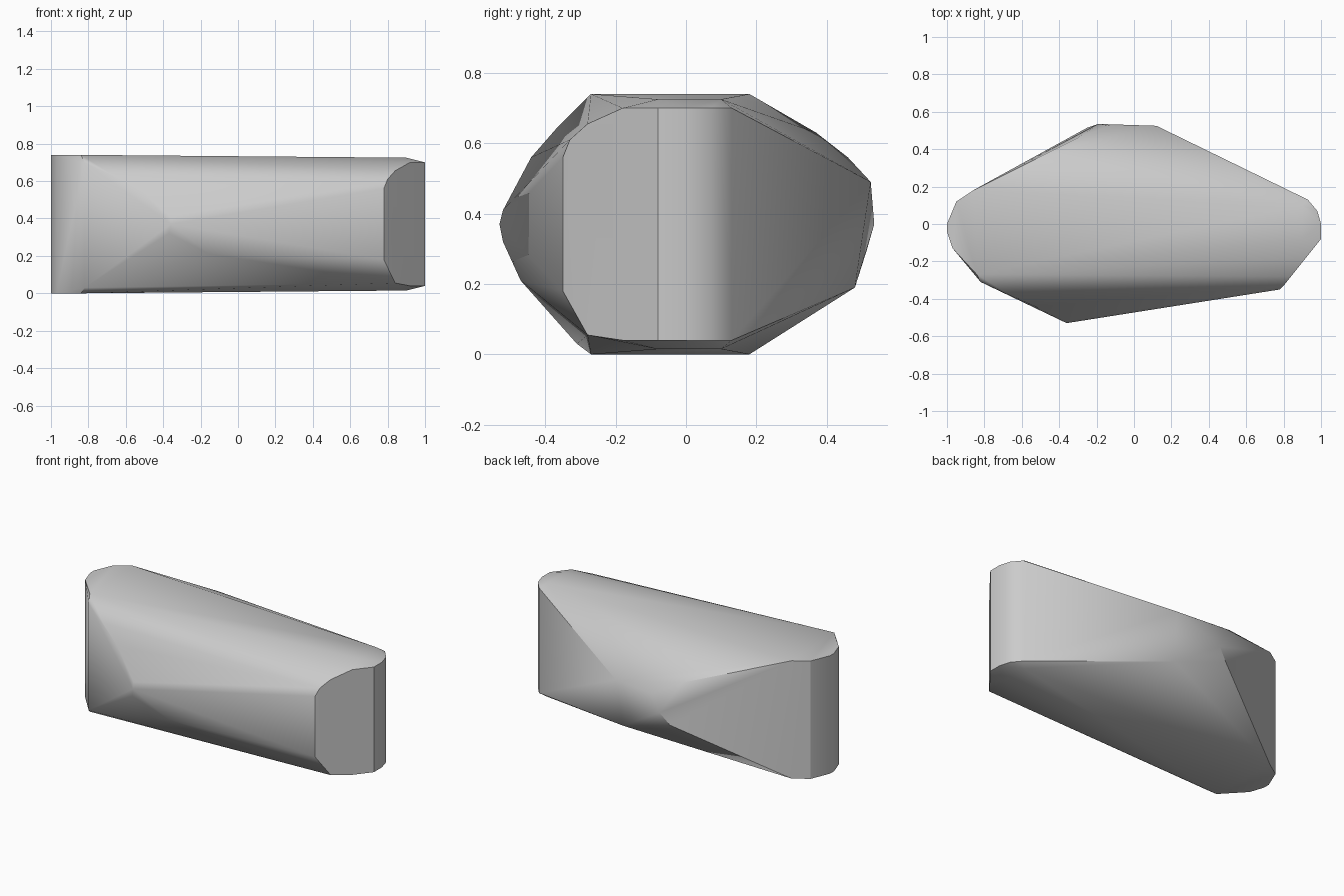
import bpy
import bmesh

default_cube = bpy.data.objects.get("Cube")
if default_cube:
    bpy.data.objects.remove(default_cube, do_unlink=True)


def make_material(name, colour):
    material = bpy.data.materials.new(name)
    material.use_nodes = True
    material.diffuse_color = colour
    shader = material.node_tree.nodes["Principled BSDF"]
    shader.inputs["Base Color"].default_value = colour
    shader.inputs["Roughness"].default_value = 0.8
    return material


def upright_edges(plan, bottom, top):
    """Pairs of points above one another, following a plan outline."""
    return [(x, y, z) for x, y in plan for z in (bottom, top)]


def hull_object(name, points, material):
    """Wrap a point set in its convex hull, smooth across shallow edges."""
    bm = bmesh.new()
    for point in points:
        bm.verts.new(point)
    hull = bmesh.ops.convex_hull(bm, input=list(bm.verts))
    spare = set(hull["geom_interior"]) | set(hull["geom_unused"])
    bmesh.ops.delete(bm, geom=[g for g in spare if isinstance(g, bmesh.types.BMVert)],
                     context="VERTS")
    bmesh.ops.recalc_face_normals(bm, faces=list(bm.faces))
    mesh = bpy.data.meshes.new(name)
    bm.to_mesh(mesh)
    bm.free()
    mesh.materials.append(material)
    stone = bpy.data.objects.new(name, mesh)
    bpy.context.collection.objects.link(stone)
    bpy.ops.object.select_all(action="DESELECT")
    stone.select_set(True)
    bpy.context.view_layer.objects.active = stone
    bpy.ops.object.shade_smooth_by_angle(angle=0.55)
    return stone


# Rounded full-height end
tall_end = upright_edges([(-0.86, 0.18), (-0.95, 0.12), (-1, 0), (-1, -0.04),
                          (-0.97, -0.13), (-0.84, -0.27)], 0, 0.74)
tall_end += upright_edges([(-0.82, -0.31)], 0.03, 0.7)

# Slightly lower end with a cut corner
cut_end = upright_edges([(0.93, 0.13), (0.98, 0.07), (1, 0), (1, -0.08), (0.92, -0.18)],
                        0.04, 0.7)
cut_end += upright_edges([(0.9, 0.1), (0.9, -0.08)], 0.015, 0.725)
cut_end += upright_edges([(0.84, -0.28)], 0.055, 0.655)
cut_end += upright_edges([(0.78, -0.35)], 0.18, 0.56)
cut_end += [(0.8, -0.33, 0.61)]

# Blunt points on the front and back
front_ridge = [(-0.36, -0.52, 0.41), (-0.36, -0.53, 0.37), (-0.37, -0.52, 0.32),
               (-0.15, -0.47, 0.21), (-0.53, -0.44, 0.56), (-0.68, -0.37, 0.64)]
back_ridge = [(0.12, 0.525, 0.49), (-0.13, 0.525, 0.47), (-0.19, 0.535, 0.37),
              (-0.25, 0.515, 0.3), (0.1, 0.48, 0.19), (-0.3, 0.46, 0.56),
              (-0.4, 0.37, 0.63)]

stone_grey = make_material("stone grey", (0.6, 0.6, 0.6, 1))
hull_object("stone_block", tall_end + cut_end + front_ridge + back_ridge, stone_grey)
